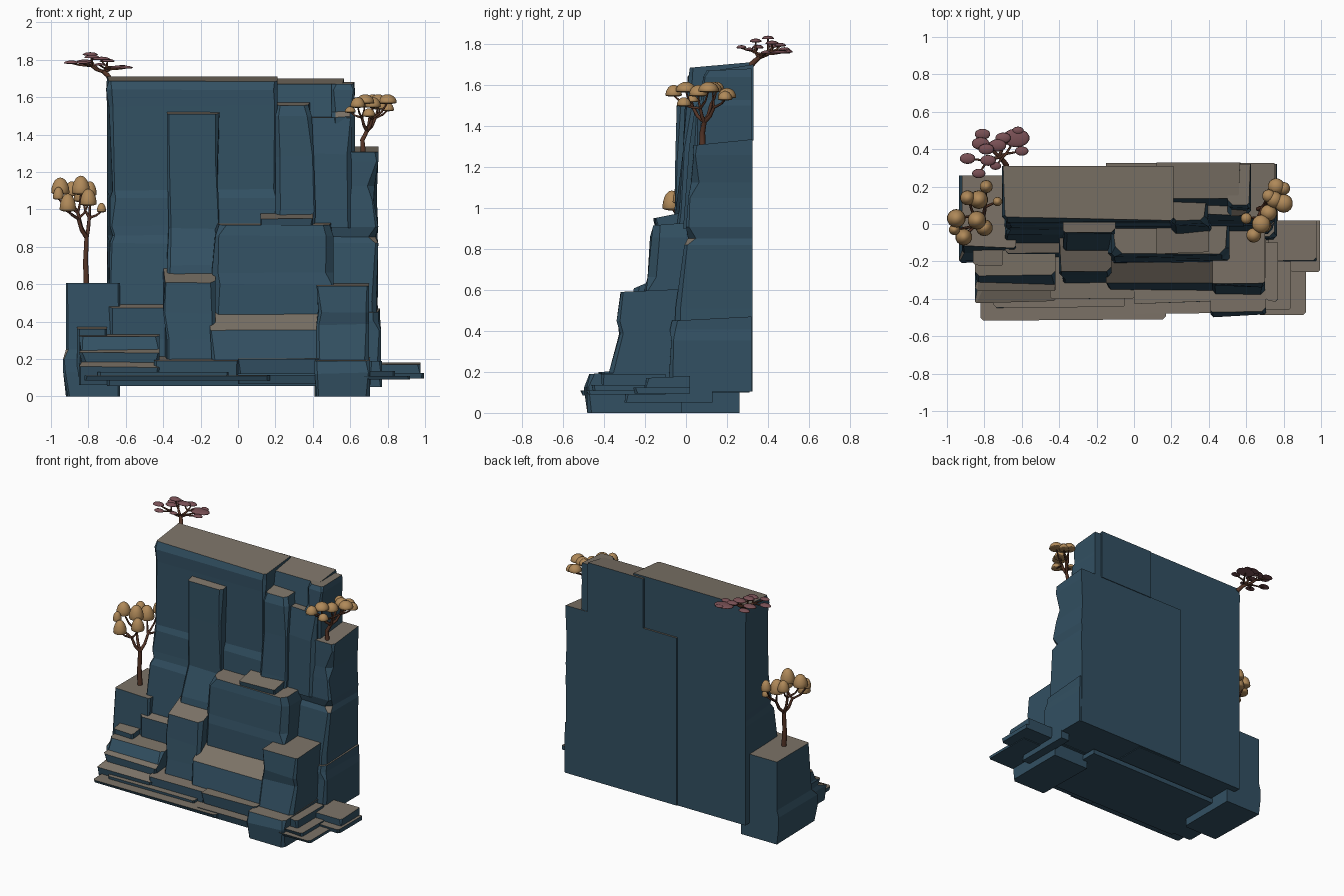
import bpy, bmesh, math, random
from mathutils import Vector
random.seed(4)

def mat(name, c):
    m = bpy.data.materials.new(name)
    m.diffuse_color = (*c, 1)
    return m

STONE = mat("blue_stone", (0.032, 0.08, 0.122))
TOP = mat("tan_top", (0.20, 0.17, 0.135))
GOLD = mat("gold_leaf", (0.43, 0.25, 0.10))
RED = mat("red_leaf", (0.19, 0.08, 0.09))
BARK = mat("bark", (0.09, 0.035, 0.02))

def finish(bm, name, mats):
    me = bpy.data.meshes.new(name)
    bm.to_mesh(me)
    bm.free()
    ob = bpy.data.objects.new(name, me)
    bpy.context.collection.objects.link(ob)
    for m in mats:
        me.materials.append(m)
    return ob

# Chiselled block: stacked rings (z, front y, left shift, right shift), tilted top
def rock(name, x0, x1, yb, levels, tilt=0.0, c=0.02, j=0.009):
    bm = bmesh.new()
    rings = []
    for i, (z, yf, dl, dr) in enumerate(levels):
        a, b = x0 + dl, x1 + dr
        c1, c2 = c * random.uniform(0.2, 1.4), c * random.uniform(0.2, 1.4)
        yl, yr = yf + random.uniform(-j, j), yf + random.uniform(-j, j)
        pts = [(x0 + min(dl, 0), yb), (x1 + min(dr, 0) * 0.3, yb), (b, yr + c2),
               (b - c2, yr), (a + c1, yl), (a, yl + c1)]
        t = tilt if i == len(levels) - 1 else 0
        jz = random.uniform(-j, j) if 0 < i < len(levels) - 1 and len(levels) > 2 else 0
        rings.append([bm.verts.new((x, y, z + jz * (x - a) / (b - a) + t * (y - yf) / (yb - yf))) for x, y in pts])
    bm.faces.new(rings[0][::-1])
    bm.faces.new(rings[-1])
    for r, s in zip(rings, rings[1:]):
        for k in range(6):
            n = (k + 1) % 6
            bm.faces.new((r[k], r[n], s[n], s[k]))
    bmesh.ops.recalc_face_normals(bm, faces=bm.faces)
    for f in bm.faces:
        f.material_index = 1 if f.normal.z > 0.66 else 0
    return finish(bm, name, [STONE, TOP])

def slab(name, x0, x1, yf, yb, z0, z1, tilt=0.0, c=0.012):
    return rock(name, x0, x1, yb, [(z0, yf + 0.008, 0, 0), (z1, yf, 0, 0)], tilt, c, 0.008)

# Tall wall pieces
rock("main_wall", -0.70, 0.21, 0.31,
     [(0.1, -0.13, 0.02, 0), (0.50, -0.11, 0.01, 0), (0.82, -0.05, 0.015, 0), (0.86, -0.04, 0.03, 0),
      (0.91, -0.03, 0.015, 0), (1.06, -0.02, 0.015, 0), (1.10, 0.0, 0.03, 0), (1.55, 0.005, 0.01, 0),
      (1.64, 0.01, -0.005, 0), (1.685, 0.03, 0.01, 0)], 0.025, 0.025, 0.012)
rock("upper_right_wall", 0.12, 0.57, 0.33,
     [(1.33, 0.08, 0, 0.04), (1.5, 0.10, 0, 0.0), (1.67, 0.14, 0, -0.01)], 0.03)
rock("upper_right_core", 0.15, 0.57, 0.30, [(0.7, 0.03, 0, 0.05), (1.30, 0.06, 0, 0.04), (1.4, 0.09, 0, 0.0)])
rock("upper_right_corner", 0.50, 0.625, 0.32,
     [(1.2, 0.04, 0, 0), (1.49, 0.05, 0, 0), (1.52, 0.07, 0, -0.01), (1.64, 0.09, 0, 0), (1.67, 0.11, 0, -0.01)], 0.01)
rock("shoulder_step", 0.38, 0.61, 0.3, [(0.9, -0.01, 0, 0), (1.3, 0.02, 0, 0), (1.49, 0.05, 0, 0)], 0.02)
rock("right_wall", -0.15, 0.75, 0.325,
     [(0.105, -0.07, 0, 0.0), (0.50, -0.05, 0, -0.01), (0.82, 0.0, 0, 0.0),
      (0.86, 0.01, 0, -0.015), (0.90, 0.005, 0, 0.0), (1.04, 0.01, 0, -0.025), (1.12, 0.02, 0, -0.02),
      (1.25, 0.03, 0, 0.0), (1.305, 0.03, 0, 0.0)], 0.03, 0.03)
rock("right_wall_foot", 0.50, 0.765, 0.32, [(0.105, -0.09, 0, 0), (0.36, -0.08, 0, 0), (0.40, -0.07, 0, -0.015),
      (0.45, -0.06, 0, -0.015)], 0.02)
rock("slim_column", 0.20, 0.395, 0.15,
     [(0.8, -0.07, 0, 0.01), (1.0, -0.04, 0, 0.02), (1.28, -0.02, 0, 0.01), (1.5, 0.0, 0, 0), (1.555, 0.02, 0, -0.02)], 0.022)
rock("front_column", -0.38, -0.10, 0.1,
     [(0.5, -0.17, 0, 0), (0.7, -0.13, 0, 0), (0.9, -0.06, 0.01, 0), (1.25, -0.05, 0, -0.01),
      (1.51, -0.04, 0.0, 0)], 0.025, 0.015, 0.006)
rock("left_block", -0.92, -0.63, 0.26,
     [(0, -0.20, 0.01, 0), (0.13, -0.20, -0.015, 0), (0.20, -0.195, -0.015, 0), (0.25, -0.15, 0, 0), (0.605, -0.12, 0, 0)], 0, 0.01)

# Mid height blocks
rock("centre_block", -0.13, 0.51, 0.1,
     [(0.3, -0.21, 0, 0), (0.6, -0.20, 0.01, 0), (0.66, -0.19, -0.01, 0), (0.86, -0.175, 0.01, 0), (0.915, -0.16, 0.03, -0.02)], 0.02, 0.03)
slab("centre_cap", 0.12, 0.40, -0.155, 0.02, 0.90, 0.95, 0.035)
rock("left_centre_step", -0.40, -0.12, -0.05,
     [(0.06, -0.34, 0.02, 0), (0.3, -0.29, 0.02, 0), (0.45, -0.27, 0, 0), (0.605, -0.26, 0.01, 0)], 0.09)
rock("front_step", -0.15, 0.44, -0.10,
     [(0.06, -0.38, 0, 0), (0.2, -0.36, 0.01, 0), (0.35, -0.32, 0, 0)], 0.17, 0.02, 0.012)
rock("right_step", 0.42, 0.70, 0.0,
     [(0.1, -0.40, 0, 0), (0.2, -0.38, 0, 0), (0.38, -0.33, 0, 0), (0.45, -0.335, 0.01, 0), (0.59, -0.32, 0, 0)], 0.015, 0.025)
rock("left_wall_foot", -0.69, -0.38, 0.0, [(0.06, -0.2, 0, 0), (0.3, -0.17, 0.01, 0), (0.475, -0.15, 0, 0)], 0.05)

# Slanted ledges on the left
rock("left_ledge", -0.85, -0.42, -0.05,
     [(0.06, -0.41, 0, 0), (0.16, -0.42, 0, 0), (0.185, -0.36, 0.015, 0), (0.235, -0.35, 0, 0),
      (0.245, -0.32, 0.01, 0), (0.32, -0.28, 0, 0)], 0.02)

# Low strata: x0, x1, front y, back y, z0, z1, tilt
strata = [(-0.86, -0.70, -0.22, 0.0, 0.08, 0.36, 0.03),
          (-0.45, 0.0, -0.40, -0.1, 0.10, 0.19, 0.03), (0.0, 0.43, -0.42, -0.1, 0.12, 0.20, 0.01),
          (0.0, 0.43, -0.48, -0.1, 0.065, 0.115, 0), (-0.82, 0.17, -0.515, -0.1, 0.085, 0.11, 0.01),
          (-0.75, -0.05, -0.45, 0.0, 0.11, 0.13, 0.01), (-0.70, 0.45, -0.43, 0.1, 0.055, 0.09, 0),
          (0.66, 0.92, -0.49, -0.1, 0.09, 0.11, 0), (0.68, 0.84, -0.46, -0.2, 0.11, 0.135, 0),
          (0.70, 0.77, -0.41, -0.1, 0.12, 0.19, 0),
          (0.70, 0.995, -0.25, 0.02, 0.095, 0.125, 0), (0.72, 0.975, -0.20, 0.02, 0.125, 0.17, 0.01),
          (0.70, 0.77, -0.3, 0.13, 0.05, 0.11, 0)]
for i, (a, b, yf, yb, z0, z1, t) in enumerate(strata):
    slab("stratum_%02d" % i, a, b, yf, yb, z0, z1, t)
rock("right_base", 0.41, 0.705, -0.02, [(0, -0.485, 0.01, 0), (0.12, -0.49, 0, 0), (0.19, -0.47, 0, 0)], 0.02)

# Leaf pad: dome with a flattened underside
def leaf(bm, p, r, h, wide):
    vs = bmesh.ops.create_uvsphere(bm, u_segments=14, v_segments=10, radius=1)["verts"]
    for v in vs:
        z = v.co.z * (h if v.co.z > 0 else h * 0.15)
        v.co = Vector((v.co.x * r * wide + p[0], v.co.y * r / wide + p[1], z + p[2]))

# Tree: tapered curve trunk, forking into boughs that each carry up to three leaf pads
def tree(name, trunk, pads, leafmat, r0, wide=1.0):
    cu = bpy.data.curves.new(name + "_wood", 'CURVE')
    cu.dimensions, cu.bevel_depth, cu.bevel_resolution = '3D', 1.0, 1
    cu.use_fill_caps = True
    def limb(pts, ra, rb):
        s = cu.splines.new('POLY')
        s.points.add(len(pts) - 1)
        for i, p in enumerate(pts):
            s.points[i].co = (*p, 1)
            s.points[i].radius = ra + (rb - ra) * i / (len(pts) - 1)
    def bend(a, b, ra, rb):
        d = b - a
        limb([a, a + Vector((d.x * 0.6, d.y * 0.6, d.z * 0.4)), b], ra, rb)
    limb(trunk, r0, r0 * 0.7)
    fork = Vector(trunk[-1])
    bm = bmesh.new()
    order = sorted(pads, key=lambda p: math.atan2(p[1] - fork.y, p[0] - fork.x))
    for k in range(0, len(order), 3):
        group = order[k:k + 3]
        mean = sum((Vector(p[:3]) for p in group), Vector()) / len(group)
        knee = fork.lerp(mean, 0.55)
        bend(fork, knee, r0 * 0.65, r0 * 0.5)
        for x, y, z, r, h in group:
            bend(knee, Vector((x, y, z)), r0 * 0.45, r0 * 0.25)
            leaf(bm, (x, y, z), r, h, wide)
    for f in bm.faces:
        f.smooth = True
    finish(bm, name + "_leaves", [leafmat])
    ob = bpy.data.objects.new(name + "_wood", cu)
    cu.materials.append(BARK)
    bpy.context.collection.objects.link(ob)

tree("left_tree", [(-0.81, 0.02, 0.59), (-0.815, 0.02, 0.72), (-0.81, 0.02, 0.85)],
     [(-0.95, 0.03, 1.09, 0.05, 0.08), (-0.84, 0.02, 1.09, 0.05, 0.09), (-0.91, -0.07, 1.0, 0.045, 0.085),
      (-0.79, 0.20, 1.08, 0.035, 0.07), (-0.83, 0.13, 1.05, 0.05, 0.09), (-0.80, -0.02, 1.03, 0.045, 0.08),
      (-0.73, 0.12, 0.99, 0.025, 0.045), (-0.89, 0.14, 1.08, 0.04, 0.07), (-0.96, -0.03, 1.06, 0.03, 0.06)],
     GOLD, 0.018)
tree("right_tree", [(0.67, 0.08, 1.30), (0.665, 0.08, 1.37), (0.69, 0.09, 1.42)],
     [(0.68, 0.0, 1.57, 0.05, 0.045), (0.80, 0.11, 1.57, 0.05, 0.045), (0.76, 0.20, 1.54, 0.045, 0.045),
      (0.64, -0.06, 1.55, 0.04, 0.05), (0.72, 0.06, 1.55, 0.045, 0.05), (0.75, 0.13, 1.57, 0.045, 0.045),
      (0.60, 0.03, 1.52, 0.03, 0.03), (0.72, 0.15, 1.58, 0.035, 0.035), (0.80, 0.19, 1.53, 0.035, 0.04),
      (0.70, -0.01, 1.50, 0.035, 0.04)], GOLD, 0.016)
tree("red_tree", [(-0.68, 0.31, 1.69), (-0.70, 0.34, 1.72), (-0.72, 0.36, 1.735)],
     [(-0.89, 0.35, 1.78, 0.035, 0.016), (-0.82, 0.43, 1.785, 0.04, 0.016), (-0.81, 0.48, 1.77, 0.035, 0.014),
      (-0.73, 0.42, 1.80, 0.04, 0.016), (-0.62, 0.50, 1.76, 0.025, 0.012), (-0.63, 0.46, 1.755, 0.06, 0.014),
      (-0.70, 0.46, 1.79, 0.035, 0.015), (-0.83, 0.27, 1.78, 0.03, 0.014), (-0.78, 0.34, 1.81, 0.035, 0.016),
      (-0.79, 0.40, 1.825, 0.035, 0.015), (-0.60, 0.39, 1.755, 0.03, 0.013), (-0.74, 0.31, 1.77, 0.025, 0.012)],
     RED, 0.015, 1.2)
